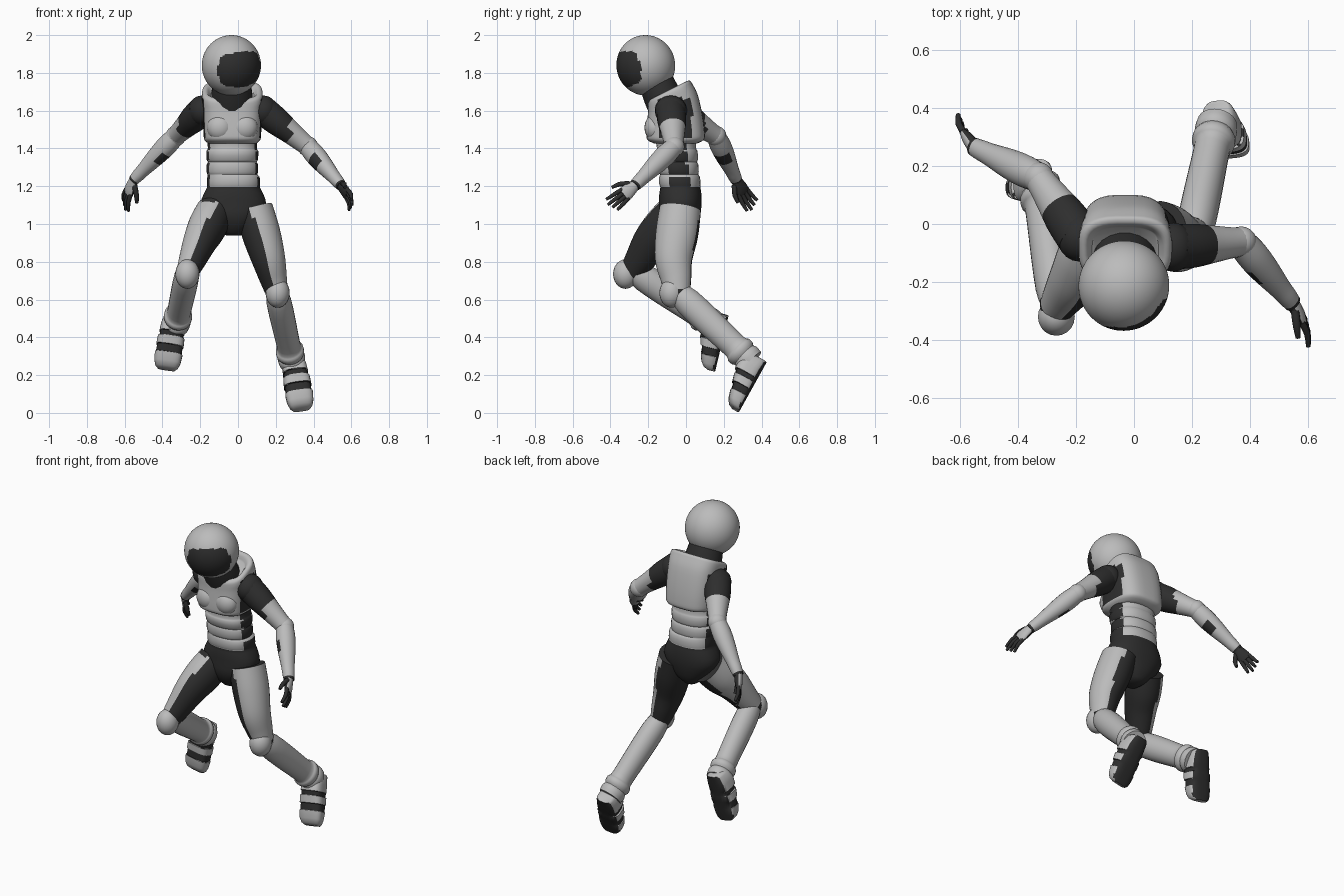
import bpy, bmesh, math
from mathutils import Vector as V, Matrix, Euler

if "Cube" in bpy.data.objects:
    bpy.data.objects.remove(bpy.data.objects["Cube"])


def material(name, rgb):
    m = bpy.data.materials.new(name)
    m.diffuse_color = (*rgb, 1)
    m.use_nodes = True
    m.node_tree.nodes["Principled BSDF"].inputs["Base Color"].default_value = m.diffuse_color
    return m


MATS = [material("light grey armour", (0.50, 0.50, 0.50)),
        material("dark grey suit", (0.027, 0.027, 0.027))]
LIGHT, DARK = 0, 1


def finish(name, bm, rule):
    """Turn a bmesh into an object; rule(centre, normal) picks the colour."""
    bmesh.ops.recalc_face_normals(bm, faces=bm.faces)
    bm.normal_update()
    for f in bm.faces:
        f.smooth = True
        f.material_index = int(rule(f.calc_center_median(), f.normal)) if callable(rule) else rule
    me = bpy.data.meshes.new(name)
    bm.to_mesh(me)
    bm.free()
    for m in MATS:
        me.materials.append(m)
    me.set_sharp_from_angle(angle=math.radians(50))
    ob = bpy.data.objects.new(name, me)
    bpy.context.collection.objects.link(ob)
    return ob


def dense(st, k):
    """Smooth in-between stations (Catmull-Rom)."""
    rows = [[*c, a, b] for c, a, b in st]
    out = []
    for i in range(len(rows) - 1):
        p0, p1, p2, p3 = (rows[max(0, min(len(rows) - 1, i + d))] for d in (-1, 0, 1, 2))
        for j in range(k):
            t = j / k
            out.append([0.5 * (2 * q + (r - p) * t + (2 * p - 5 * q + 4 * r - s) * t * t
                               + (3 * q - p - 3 * r + s) * t ** 3)
                        for p, q, r, s in zip(p0, p1, p2, p3)])
    out.append(rows[-1])
    return [(V(r[:3]), r[3], r[4]) for r in out]


def loft(name, st, rule, ref=(1, 0, 0), n=20, power=2, k=4, axis=None, warp=None):
    """Skin of (super)elliptic rings; each station is (centre, radius along ref, other radius)."""
    st = dense(st, k)
    bm, rings = bmesh.new(), []
    for i, (c, ra, rb) in enumerate(st):
        t = V(axis) if axis else st[min(i + 1, len(st) - 1)][0] - st[max(i - 1, 0)][0]
        t.normalize()
        a = V(ref)
        a = (a - t * a.dot(t)).normalized()
        b = t.cross(a)
        ring = []
        for j in range(n):
            g = 2 * math.pi * (j + 0.5) / n
            x, y = (math.copysign(abs(q) ** (2 / power), q) for q in (math.cos(g), math.sin(g)))
            p = c + a * ra * x + b * rb * y
            ring.append(bm.verts.new(warp(p) if warp else p))
        rings.append(ring)
    for r, q in zip(rings, rings[1:]):
        for j in range(n):
            bm.faces.new((r[j], r[(j + 1) % n], q[(j + 1) % n], q[j]))
    bm.faces.new(rings[0])
    bm.faces.new(rings[-1])
    return finish(name, bm, rule)


def ball(name, c, r, rule, rot=(0, 0, 0), seg=20):
    bm = bmesh.new()
    bmesh.ops.create_uvsphere(bm, u_segments=seg, v_segments=seg * 3 // 4, radius=1)
    m = Matrix.Translation(c) @ Euler(rot).to_matrix().to_4x4() @ Matrix.Diagonal((*r, 1))
    bmesh.ops.transform(bm, matrix=m, verts=bm.verts)
    return finish(name, bm, rule)


def along(a, b, rows):
    """Stations on a straight line: rows of (t, ra, rb)."""
    a, b = V(a), V(b)
    return [(a.lerp(b, t), ra, rb) for t, ra, rb in rows]


# Helmet with a wide rounded visor, turned slightly to one side and down
HC = V((-0.035, -0.213, 1.84))
TURN = Euler((math.radians(10), math.radians(-6), math.radians(25)))


def visor(c, n):
    d = TURN.to_matrix().transposed() @ (c - HC)
    d.normalize()
    az, el = math.degrees(math.atan2(d.x, -d.y)), math.degrees(math.asin(d.z))
    return DARK if abs(az / 53) ** 4 + abs(el / 36) ** 4 < 1 else LIGHT


ball("helmet", HC, (0.157, 0.155, 0.16), visor, TURN, seg=72)
loft("neck", along((-0.03, -0.085, 1.58), (-0.035, -0.17, 1.78),
                   [(0, .11, .10), (.5, .11, .10), (1, .095, .09)]), DARK)

# Trunk: dark pelvis, ribbed light waist with dark side stripes
trunk = [(.94, -.03, .04, .05), (.98, -.032, .09, .085), (1.04, -.035, .145, .108), (1.10, -.03, .175, .113),
         (1.16, -.03, .158, .112), (1.195, -.03, .140, .106), (1.21, -.032, .142, .110), (1.25, -.034, .139, .108),
         (1.262, -.036, .132, .101), (1.275, -.038, .137, .106), (1.315, -.04, .136, .106), (1.328, -.042, .129, .100),
         (1.34, -.045, .136, .108), (1.385, -.05, .138, .112), (1.40, -.05, .130, .104), (1.46, -.055, .135, .11)]


def trunk_colour(c, n):
    return c.z < 1.195 or (abs(n.x) > 0.8 and -0.12 < c.y < 0.03)


loft("waist_and_pelvis", [((-.024 - .006 * (z > 1.25), y, z), a, b) for z, y, a, b in trunk],
     trunk_colour, n=32, power=2.3, k=2, axis=(0, 0, 1))

# Armoured vest, its collar rising towards the back
vest = [(1.425, -.055, .125, .11), (1.445, -.055, .148, .15), (1.48, -.055, .153, .155), (1.55, -.06, .156, .147),
        (1.63, -.07, .158, .132), (1.68, -.083, .161, .118), (1.705, -.088, .155, .110), (1.71, -.09, .135, .090),
        (1.68, -.092, .115, .080)]


def tilt(p):
    f = max(0, min(1, (p.z - 1.48) / 0.2))
    return V((p.x, p.y, p.z + 0.5 * f * (p.y + 0.085)))


def vest_colour(c, n):
    return abs(n.x) > 0.7 and 1.45 < c.z < 1.665 and -0.15 < c.y < 0.03


loft("vest", [((-.03, y, z), a, b) for z, y, a, b in vest], vest_colour,
     n=36, power=3, k=3, axis=(0, 0, 1), warp=tilt)
for x in (-0.095, 0.035):
    ball("chest_pad", (x, -0.165, 1.51), (0.07, 0.055, 0.07), LIGHT)


# Arms
def arm(s, shoulder, elbow, wrist, tip, thumb):
    sh, el, wr, tp = V(shoulder), V(elbow), V(wrist), V(tip)

    def upper_colour(c, n):
        t = (c - sh).dot(el - sh) / (el - sh).length_squared
        return t < 0.47 or (t < 0.68 and n.z < -0.1)

    def fore_colour(c, n):
        t = (c - el).dot(wr - el) / (wr - el).length_squared
        return t > 0.97 or (0.28 < t < 0.52 and n.dot(V((-s * .8, -.45, -.3))) > 0.35)

    ball("shoulder", sh, (.075, .085, .08), DARK)
    loft("upper_arm", along(sh, el, [(0, .078, .078), (.3, .076, .074), (.6, .064, .062), (.85, .054, .054),
                                     (1.03, .05, .05)]), upper_colour, (0, 1, 0), k=5)
    ball("elbow_pad", el, (.054, .054, .054), LIGHT)
    loft("forearm", along(el, wr, [(-.05, .048, .048), (.2, .056, .055), (.45, .052, .05), (.75, .040, .038),
                                   (.9, .036, .034), (1.02, .032, .028)]), fore_colour, (0, 1, 0), k=5)
    # Glove: dark palm and fingers, light back plate
    d = (tp - wr).normalized()
    w = V(thumb)
    w = (w - d * w.dot(d)).normalized()
    o = d.cross(w)
    o = o if o.x * s > 0 else -o
    loft("palm", along(wr, wr + d * .09, [(-.1, .026, .024), (.3, .034, .023), (.7, .040, .02), (1, .036, .013)]),
         lambda c, n: n.dot(o) < 0.45, w, n=16, k=3)
    for j in (-1.5, -.5, .5, 1.5):
        reach = .185 - .012 * abs(j - .5)
        a, b = wr + d * .075 + w * j * .019, wr + d * reach + w * j * .027 - o * .022
        m = a.lerp(b, .5) + o * .008
        loft("finger", [(a, .012, .012), (m, .0115, .0115), (b, .008, .008)], DARK, w, n=8, k=2)
    a, b = wr + d * .02 + w * .025, wr + d * .10 + w * .068 - o * .03
    loft("thumb", [(a, .015, .014), (a.lerp(b, .5) + w * .01, .014, .013), (b, .009, .009)], DARK, o, n=8, k=2)


arm(1, (.135, -.08, 1.60), (.37, -.062, 1.41), (.545, -.27, 1.205), (.63, -.41, 1.085), (0, -.4, .8))
arm(-1, (-.19, -.045, 1.60), (-.33, .16, 1.465), (-.55, .265, 1.235), (-.625, .355, 1.07), (.5, -.8, 0))


# Legs
def leg(s, hip, mid, knee, ankle, pad, heel, toe, up):
    kn, an, he, to = V(knee), V(ankle), V(heel), V(toe)

    def thigh_colour(c, n):
        if c.z > 1.12:
            return DARK
        return n.dot(V((s, -.25, .1))) < (0.0 if c.z > 1.03 else 0.2)

    loft("thigh", [(V(hip), .10, .11), (V(hip).lerp(V(mid), .5), .102, .113), (V(mid), .09, .10),
                   (V(mid).lerp(kn, .6), .073, .082), (kn, .06, .068)], thigh_colour, n=32, k=6)
    ball("knee_joint", kn, (.06, .066, .06), DARK)
    ball("knee_pad", V(pad), (.064, .066, .078), LIGHT)
    loft("shin_guard", along(kn, an, [(.04, .058, .062), (.15, .066, .074), (.4, .066, .075), (.7, .063, .07),
                                      (.82, .064, .07), (.85, .074, .08), (.9, .074, .08), (.93, .066, .07),
                                      (.96, .073, .078), (1.03, .07, .074)]), LIGHT, n=24, k=2)
    # Boot: flat dark sole, two dark straps, light toe cap
    f = (to - he).normalized()
    u = V(up)
    u = (u - f * u.dot(f)).normalized()
    side = f.cross(u)

    def boot_colour(c, n):
        t = (c - he).dot(f)
        return n.dot(u) < -0.6 or .095 < t < .12 or .165 < t < .205

    rows = [(-.012, .04, .07), (0, .054, .11), (.05, .064, .135), (.094, .067, .132), (.096, .063, .124),
            (.119, .063, .116), (.121, .071, .122), (.164, .073, .110), (.166, .068, .102), (.204, .069, .094),
            (.206, .074, .098), (.25, .07, .085), (.275, .06, .068), (.287, .045, .045)]
    loft("boot", [(he + f * t + u * h / 2, w, h / 2) for t, w, h in rows],
         boot_colour, side, n=24, power=3.2, k=1, axis=f)


leg(1, (.085, -.03, 1.08), (.16, -.065, .82), (.205, -.045, .64), (.285, .335, .28),
    (.21, -.075, .635), (.29, .42, .255), (.335, .285, .012), (0, -.86, .5))
leg(-1, (-.125, -.045, 1.06), (-.20, -.18, .91), (-.265, -.28, .755), (-.325, .135, .475),
    (-.268, -.32, .735), (-.335, .222, .50), (-.38, .155, .222), (0, -.97, .24))
